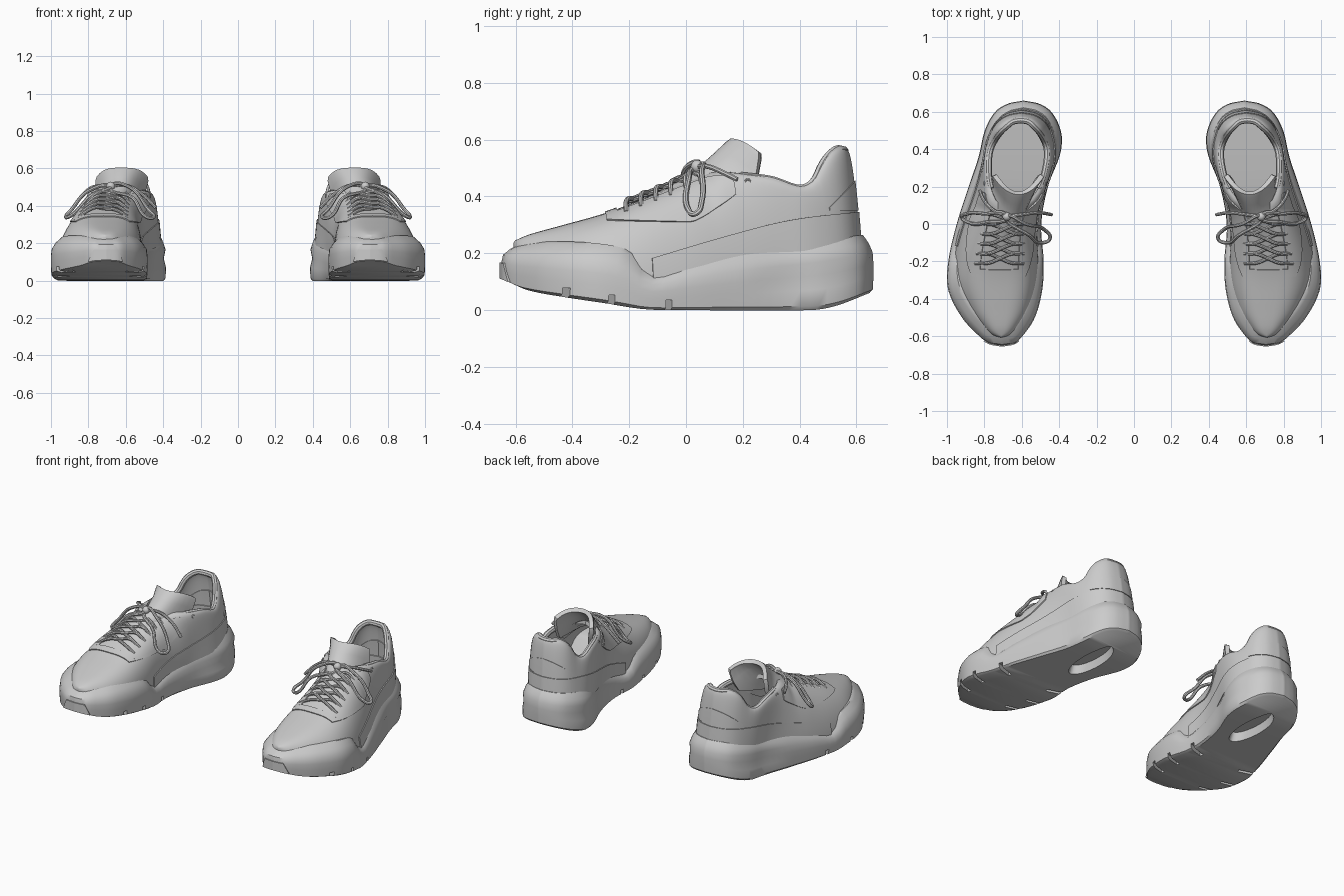
import bpy, bmesh, math
from mathutils import Vector, Matrix

cube = bpy.data.objects.get("Cube")
if cube:
    bpy.data.objects.remove(cube)

grey = bpy.data.materials.new("light_grey")
grey.use_nodes = True
GREY = (0.6, 0.6, 0.6, 1)
grey.diffuse_color = GREY
grey.node_tree.nodes["Principled BSDF"].inputs["Base Color"].default_value = GREY
parts = []


def smooth(*pts):
    """Smooth function through (x, value) points."""
    def slope(i):
        a, b = pts[max(i - 1, 0)], pts[min(i + 1, len(pts) - 1)]
        return (b[1] - a[1]) / (b[0] - a[0])

    def f(x):
        x = min(max(x, pts[0][0]), pts[-1][0])
        i = 0
        while i < len(pts) - 2 and x > pts[i + 1][0]:
            i += 1
        (x0, a), (x1, b) = pts[i], pts[i + 1]
        h = x1 - x0
        s = (x - x0) / h
        r = 1 - s
        return (a * r * r * (1 + 2 * s) + b * s * s * (3 - 2 * s)
                + h * s * r * (slope(i) * r - slope(i + 1) * s))
    return f


# Plan and height curves along the length of one shoe
half_width = smooth((-.65, 0), (-.64, .06), (-.6, .115), (-.5, .195), (-.35, .252), (-.2, .255),
                    (0, .226), (.2, .212), (.4, .216), (.5, .203), (.6, .15), (.645, .08), (.66, 0))
base_mid = smooth((-.65, .705), (-.5, .725), (-.35, .742), (-.2, .738), (0, .722), (.2, .672), (.4, .605), (.66, .59))
top_mid = smooth((-.6, .71), (-.25, .72), (0, .69), (.15, .645), (.3, .625), (.56, .605))
sole_low = smooth((-.65, .1), (-.58, .07), (-.44, .045), (-.3, .025), (-.15, .003), (0, 0), (.45, 0), (.54, .015), (.66, .06))
sole_high = smooth((-.65, .235), (-.5, .242), (-.3, .23), (-.2, .2), (-.14, .13), (0, .155), (.2, .2), (.5, .245), (.66, .265))
crest = smooth((-.595, .235), (-.55, .254), (-.44, .285), (-.28, .33), (-.16, .375), (0, .44), (.1, .475), (.2, .468),
               (.3, .455), (.4, .425), (.45, .45), (.49, .525), (.53, .562), (.56, .56))
opening = smooth((-.6, 0), (.06, 0), (.12, .08), (.2, .13), (.3, .152), (.4, .15), (.48, .112), (.53, .065), (.55, .035), (.555, 0))
band_line = smooth((-.14, .18), (.12, .26), (.33, .315), (.6, .35))
BASE, FRONT, LENGTH = .1, -.595, 1.15


def ease(t):
    return (1 - math.cos(math.pi * t)) / 2


def span(a, b, n):
    return [a + (b - a) * i / n for i in range(n + 1)]


def sole_point(u, f, inset, side):
    y = -.65 + 1.31 * u
    if y < 0:
        inset *= 1 - 1.4 * y
    if f == .5 and y > .2:
        inset += .014 * math.sin(math.pi * (y - .2) / .46)
    x = base_mid(y) + side * max(half_width(y), 0) * (1 - inset / .25)
    z = sole_low(y) + f * (sole_high(y) - sole_low(y))
    return Vector((x, -.65 + inset + (1.31 - 2 * inset) * u, z))


def yof(u):
    return FRONT + LENGTH * u


def at_y(y):
    return (y - FRONT) / LENGTH


def upper_point(u, v, side):
    yn, yt = -.65 + 1.31 * u, yof(u)
    c, s = max(math.cos(v * math.pi / 2), 0), math.sin(v * math.pi / 2)
    if c < .001:
        c = 0
    w, o = max(half_width(yn), 0) * .83, max(opening(yt), 0)
    mid = base_mid(yn) + (top_mid(yt) - base_mid(yn)) * s
    return Vector((mid + side * (o + (w - o) * c ** .62),
                   FRONT + u * (LENGTH + .055 * (1 - v)), BASE + (crest(yt) - BASE) * s ** .9))


def at_height(u, z):
    r = (z - BASE) / (crest(yof(u)) - BASE)
    return math.asin(min(max(r, 0), 1) ** (1 / .9)) * 2 / math.pi


def finish(ob):
    ob.data.materials.append(grey)
    m = ob.modifiers.new("pair", 'MIRROR')
    m.use_mirror_merge = False
    parts.append(ob)
    return ob


def mesh_object(name, bm):
    me = bpy.data.meshes.new(name)
    bm.to_mesh(me)
    bm.free()
    ob = bpy.data.objects.new(name, me)
    bpy.context.collection.objects.link(ob)
    return ob


def skin(name, grids, closed=False, caps=False, thick=0, cutter=None):
    """Surface through rows of points; optional end caps, thickness and cutter."""
    bm = bmesh.new()
    for rows in grids:
        vs = [[bm.verts.new(p) for p in row] for row in rows]
        n = len(vs[0])
        for a, b in zip(vs, vs[1:]):
            for i in range(n if closed else n - 1):
                j = (i + 1) % n
                bm.faces.new((a[i], a[j], b[j], b[i]))
        if caps:
            for row in (vs[0], vs[-1]):
                for i in range(n // 2):
                    q = [row[i], row[i + 1], row[(n - i - 1) % n], row[(n - i) % n]]
                    bm.faces.new(list(dict.fromkeys(q)))
    bmesh.ops.remove_doubles(bm, verts=bm.verts, dist=.0005)
    bmesh.ops.recalc_face_normals(bm, faces=bm.faces)
    ob = mesh_object(name, bm)
    if cutter:
        m = ob.modifiers.new("grooves", 'BOOLEAN')
        m.object, m.solver = cutter, 'EXACT'
    if thick:
        m = ob.modifiers.new("thickness", 'SOLIDIFY')
        m.thickness, m.offset = thick, 0
    return finish(ob)


def tube(name, pts, radius, cyclic=False):
    cu = bpy.data.curves.new(name, 'CURVE')
    cu.dimensions = '3D'
    cu.bevel_depth, cu.bevel_resolution, cu.resolution_u = radius, 2, 6
    cu.use_fill_caps = True
    sp = cu.splines.new('BEZIER')
    sp.bezier_points.add(len(pts) - 1)
    for b, p in zip(sp.bezier_points, pts):
        b.co = p
        b.handle_left_type = b.handle_right_type = 'AUTO'
    sp.use_cyclic_u = cyclic
    ob = bpy.data.objects.new(name, cu)
    bpy.context.collection.objects.link(ob)
    return finish(ob)


def ring(fn, n=48):
    us = [ease(t) for t in span(0, 1, n)]
    return [fn(u, 1) for u in us] + [fn(u, -1) for u in us[-2:0:-1]]


# Tread grooves and heel pocket, cut from the sole
bm = bmesh.new()
for y in (-.42, -.26, -.06):
    for side in (1, -1):
        place = Matrix.Translation((base_mid(y) + side * half_width(y), y, sole_low(y) + .01))
        bmesh.ops.create_cube(bm, size=1, matrix=place @ Matrix.Rotation(side * .3, 4, 'Z') @ Matrix.Diagonal((.2, .022, .05, 1)))
bmesh.ops.create_cone(bm, cap_ends=True, segments=32, radius1=.075, radius2=.06, depth=.1,
                      matrix=Matrix.Translation((.61, .34, 0)) @ Matrix.Diagonal((1, 2.8, 1, 1)))
cutter = mesh_object("groove_cutter", bm)
cutter.hide_render = True

# Sole with wrapped toe guard, and toe bumper
wall = ((0, .014), (.06, .002), (.3, 0), (.5, 0), (.7, .003), (.85, .016), (.95, .03), (1, .038))
skin("sole", [[ring(lambda u, s: sole_point(u, f, d, s)) for f, d in wall]], True, True, cutter=cutter)
skin("toe_bumper", [[[sole_point(ease(t), f, 0, s) for t in span(0, .1 - .08 * f, 6)]
                     for f in span(.08, .5, 4)] for s in (1, -1)], thick=.012)

# Upper shell and padded collar
skin("upper", [[ring(lambda u, s: upper_point(u, v, s)) for v in span(0, 1, 20)]], True, thick=.024)
rim = [ease(t) for t in span(.62, 1, 16)]
tube("collar_rim", [upper_point(u, 1, 1) for u in rim] + [upper_point(u, 1, -1) for u in rim[-2::-1]], .017)


# Overlay panels laid on the upper
def overlay(name, y0, y1, low, high, thick=.036, n=24):
    us = [ease(t) for t in span(*(math.acos(1 - 2 * min(at_y(y), 1)) / math.pi for y in (y0, y1)), n)]
    skin(name, [[[upper_point(u, low(u) + (high(u) - low(u)) * k, s) for u in us]
                 for k in span(0, 1, 6)] for s in (1, -1)], thick=thick)


def eyestay_low(u):
    y = yof(u)
    return at_height(u, .305 + .9 * max(y, 0) ** 1.2)


overlay("side_band", -.14, .56, lambda u: at_height(u, sole_high(yof(u)) - .03),
        lambda u: at_height(u, band_line(yof(u))))
overlay("heel_counter", .47, .56, lambda u: at_height(u, .35),
        lambda u: at_height(u, .36 + (yof(u) - .47) * 1.1), .032, 12)
overlay("eyestay", -.24, .16, eyestay_low, lambda u: max(.82, eyestay_low(u) + .02), .036)
overlay("eyestay_front", -.28, -.24, eyestay_low, lambda u: 1, .036, 4)

# Tongue, wrapping back at its edges
line = ((-.2, .355, 0, .02), (-.1, .4, .04, .04), (0, .455, .1, .07), (.06, .5, .16, .09),
        (.11, .545, .14, .07), (.15, .583, .11, .05), (.165, .594, .095, .042))
rows = []
for i, (y, z, curl, drop) in enumerate(line):
    w = .09 + .008 * i - (.012 if i == 6 else 0)
    mid = top_mid(2 * y + .05)
    rows.append([Vector((mid + s * w, y + curl * s * s, z - drop * s ** 4)) for s in span(-1, 1, 16)])
skin("tongue", [rows], thick=.026)

# Criss-cross laces
heights = span(-.21, .05, 5)
for a, b in zip(heights, heights[1:]):
    for s in (1, -1):
        m = (a + b) / 2
        start, end = upper_point(at_y(a), .7, s), upper_point(at_y(b), .7, -s)
        lift = Vector((0, -.006, .014))
        mids = [Vector((top_mid(m) + s * k * .06, m - k * .024, crest(m) + .024 - k * .006 + s * .004)) for k in (1, 0, -1)]
        tube("lace_cross", [start + lift] + mids + [end + lift], .009)

# Bow knot, loops and loose ends
knot = Vector((.68, .04, .505))
bm = bmesh.new()
bmesh.ops.create_icosphere(bm, subdivisions=2, radius=.024, matrix=Matrix.Translation(knot))
finish(mesh_object("lace_knot", bm))
tube("inner_loop", [knot, (.58, 0, .5), (.48, -.03, .38), (.45, -.08, .34), (.49, -.1, .34), (.56, -.06, .44)], .01, True)
tube("outer_loop", [knot, (.8, .055, .48), (.89, .055, .38), (.92, .035, .34), (.89, .01, .35), (.78, .01, .46)], .01, True)
tube("inner_end", [knot, (.6, .05, .51), (.51, .06, .46), (.44, .05, .39)], .009)
tube("outer_end", [knot, (.76, .08, .505), (.81, .14, .48), (.825, .18, .46)], .009)

# Top eyelets
for s in (1, -1):
    p = upper_point(at_y(.21), .8, s) + Vector((s * .01, 0, 0))
    tube("eyelet", [p + Vector((0, .009 * math.cos(a), .009 * math.sin(a)))
                    for a in (0, math.pi / 2, math.pi, -math.pi / 2)], .004, True)

# Bake modifiers and curves, then shade
bpy.ops.object.select_all(action='DESELECT')
for ob in parts:
    ob.select_set(True)
bpy.context.view_layer.objects.active = parts[0]
bpy.ops.object.convert(target='MESH')
bpy.ops.object.shade_smooth_by_angle(angle=math.radians(38))
bpy.data.objects.remove(cutter)
